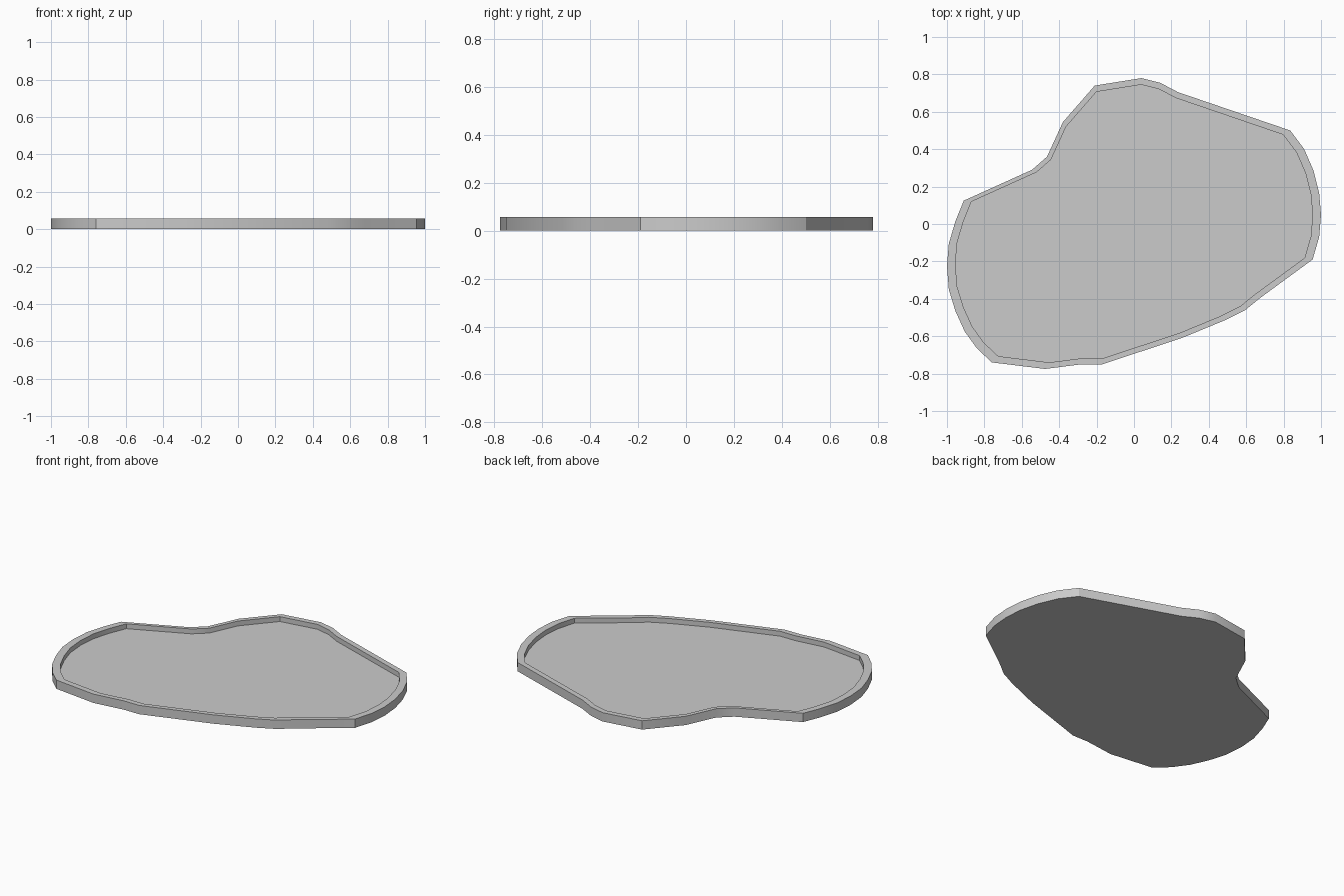
import bpy, bmesh

if "Cube" in bpy.data.objects:
    bpy.data.objects.remove(bpy.data.objects["Cube"])

HEIGHT, FLOOR, INNER = 0.056, 0.025, 0.955

# Rounded irregular outline, clockwise from the back tip
OUTLINE = [
    (0.04, 0.78), (0.14, 0.755), (0.235, 0.705), (0.835, 0.50), (0.91, 0.40),
    (0.96, 0.285), (0.99, 0.165), (1.0, 0.05), (0.99, -0.07), (0.955, -0.19),
    (0.675, -0.395), (0.595, -0.46), (0.485, -0.515), (0.255, -0.61),
    (-0.17, -0.75), (-0.28, -0.75), (-0.475, -0.775), (-0.76, -0.74),
    (-0.84, -0.665), (-0.905, -0.575), (-0.955, -0.465), (-0.99, -0.35),
    (-1.0, -0.225), (-0.99, -0.105), (-0.955, 0.015), (-0.91, 0.125),
    (-0.545, 0.29), (-0.465, 0.36), (-0.38, 0.545), (-0.21, 0.74),
]

bm = bmesh.new()


def ring(scale, z):
    return [bm.verts.new((x * scale, y * scale, z)) for x, y in OUTLINE]


# Outer wall, flat rim, inner wall
rings = [ring(1, 0), ring(1, HEIGHT), ring(INNER, HEIGHT), ring(INNER, FLOOR)]
n = len(OUTLINE)
for a, b in zip(rings, rings[1:]):
    for i in range(n):
        j = (i + 1) % n
        bm.faces.new((a[i], a[j], b[j], b[i]))

# Underside and recessed floor
bm.faces.new(rings[0])
bm.faces.new(rings[-1])
bmesh.ops.recalc_face_normals(bm, faces=bm.faces)

mesh = bpy.data.meshes.new("shallow_tray")
bm.to_mesh(mesh)
bm.free()
tray = bpy.data.objects.new("shallow_tray", mesh)
bpy.context.collection.objects.link(tray)

# Smooth the curved walls, keep the rim edges sharp
bpy.context.view_layer.objects.active = tray
tray.select_set(True)
bpy.ops.object.shade_smooth_by_angle(angle=0.52)
